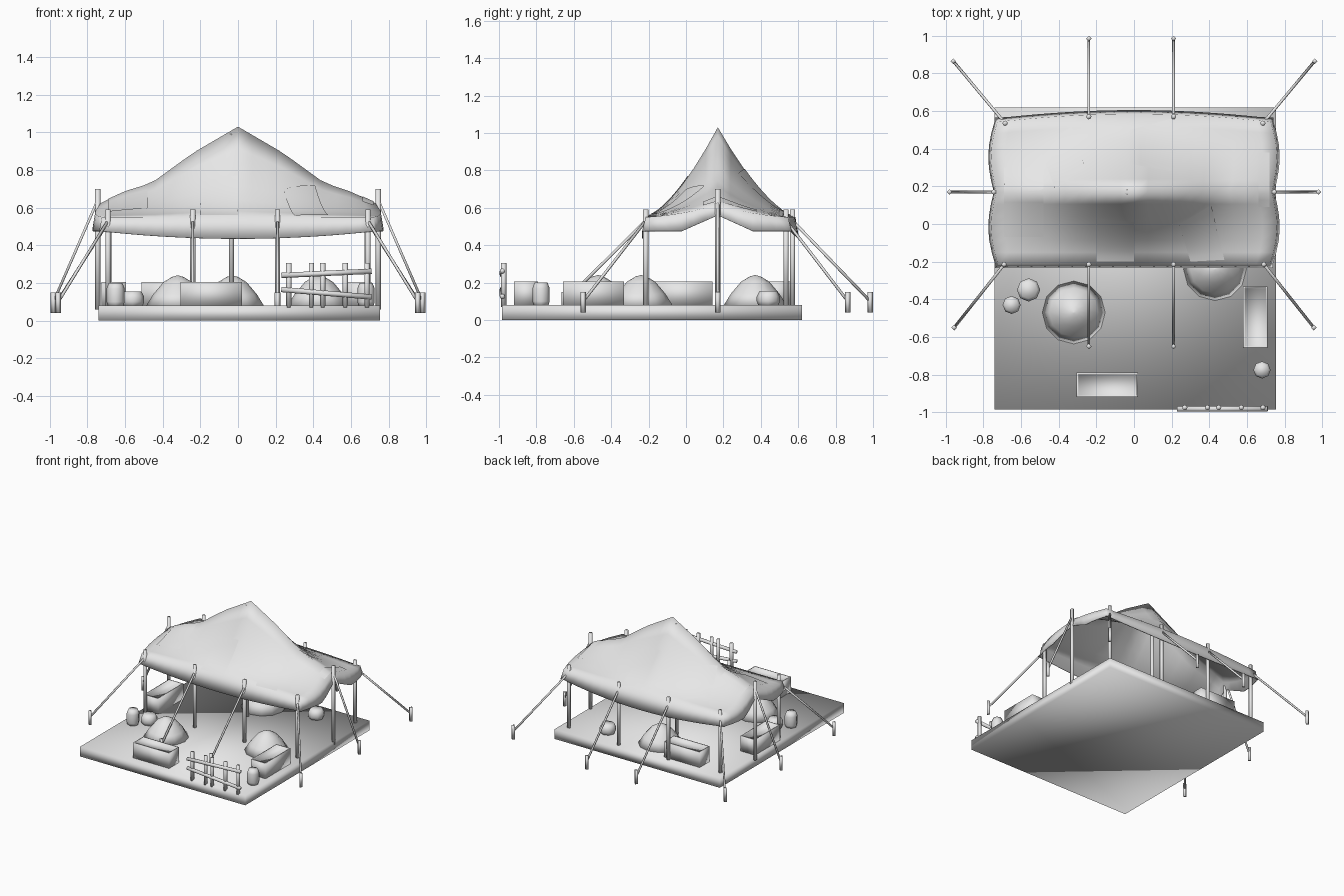
import bpy, bmesh
from math import pi, sin, cos
from mathutils import Vector

if "Cube" in bpy.data.objects:
    bpy.data.objects.remove(bpy.data.objects["Cube"])

GREY = (0.8, 0.8, 0.8, 1)
mat = bpy.data.materials.new("plain_grey")
mat.use_nodes = True
mat.diffuse_color = GREY
mat.node_tree.nodes["Principled BSDF"].inputs["Base Color"].default_value = GREY


def finish(name, bm):
    bmesh.ops.recalc_face_normals(bm, faces=bm.faces)
    mesh = bpy.data.meshes.new(name)
    bm.to_mesh(mesh)
    bm.free()
    for p in mesh.polygons:
        p.use_smooth = True
    mesh.materials.append(mat)
    ob = bpy.data.objects.new(name, mesh)
    bpy.context.collection.objects.link(ob)
    return ob


def rod(name, a, b, r, sides=8):
    a, b = Vector(a), Vector(b)
    bm = bmesh.new()
    bmesh.ops.create_cone(bm, cap_ends=True, segments=sides, radius1=r, radius2=r, depth=(b - a).length)
    bmesh.ops.rotate(bm, verts=bm.verts, matrix=Vector((0, 0, 1)).rotation_difference(b - a).to_matrix())
    bmesh.ops.translate(bm, verts=bm.verts, vec=(a + b) / 2)
    return finish(name, bm)


def box_mesh(lo, hi):
    lo, hi = Vector(lo), Vector(hi)
    bm = bmesh.new()
    bmesh.ops.create_cube(bm, size=1)
    bmesh.ops.scale(bm, verts=bm.verts, vec=hi - lo)
    bmesh.ops.translate(bm, verts=bm.verts, vec=(lo + hi) / 2)
    return bm


def lathe(name, x, y, profile, sides=10):
    # Spin a (radius, z) profile, closed at both ends
    bm = bmesh.new()
    rings = [[bm.verts.new((x + r * cos(2 * pi * k / sides), y + r * sin(2 * pi * k / sides), z))
              for k in range(sides)] for r, z in profile]
    for lower, upper in zip(rings, rings[1:]):
        for k in range(sides):
            j = (k + 1) % sides
            bm.faces.new((lower[k], lower[j], upper[j], upper[k]))
    bm.faces.new(rings[0][::-1])
    bm.faces.new(rings[-1])
    return finish(name, bm)


# Ground platform
finish("platform", box_mesh((-0.74, -0.985, 0), (0.755, 0.62, 0.08)))

# Canopy surface: a peaked ridge falling in a hollow curve to the eaves
RIDGE = [(0, 1.03), (0.24, 0.89), (0.46, 0.73), (0.6, 0.685), (0.76, 0.61)]
EAVE, MID = 0.55, 0.17


def ridge(x):
    x = min(abs(x), 0.759)
    for (x0, z0), (x1, z1) in zip(RIDGE, RIDGE[1:]):
        if x <= x1:
            return z0 + (z1 - z0) * (x - x0) / (x1 - x0)


def half_depth(x, side):
    return 0.375 + (0.04 * max(0, 1 - (x / 0.7) ** 2) if side > 0 else 0.01)


def roof(x, y):
    t = min(abs(y - MID) / half_depth(x, y - MID), 1)
    return EAVE + (ridge(x) - EAVE) * (1 - t) ** 1.5


def scallop(y):
    # End edge bulges on both sides of the end pole
    d = min(abs(y - MID) / 0.4, 1)
    return 0.745 + 0.035 * sin(pi * d) - 0.012 * d


NX, NY = 20, 12
bm = bmesh.new()
grid = []
for i in range(-1, NX + 2):
    u = min(max(2 * i / NX - 1, -1), 1)
    column = []
    for j in range(-1, NY + 2):
        v = min(max(2 * j / NY - 1, -1), 1)
        x = 0.73 * u
        y = MID + v * half_depth(x, v)
        x = u * (scallop(y) - 0.015)
        z = roof(x, y)
        end, side = i in (-1, NX + 1), j in (-1, NY + 1)
        if side:
            y += 0.02 * v
            z = 0.435 + 0.04 * u * u
        if end:
            x += 0.015 * u
            z = 0.475 + 0.085 * max(0, 1 - abs(v) * 2)
        column.append(bm.verts.new((x, y, z)))
    grid.append(column)
for a, b in zip(grid, grid[1:]):
    for j in range(len(a) - 1):
        bm.faces.new((a[j], b[j], b[j + 1], a[j + 1]))
canopy = finish("canopy", bm)
thick = canopy.modifiers.new("cloth_thickness", "SOLIDIFY")
thick.thickness = 0.006

# Sewn patches lying on the canopy
PATCHES = [
    ((-0.2, 0.03), (0, 0.01), (0, -0.2), (-0.2, -0.2)),
    ((0.24, 0), (0.41, 0.1), (0.48, -0.19), (0.3, -0.2)),
    ((-0.69, 0.3), (-0.48, 0.3), (-0.48, -0.07), (-0.69, -0.07)),
    ((-0.5, 0.4), (-0.33, 0.52), (-0.26, 0.3), (-0.42, 0.19)),
    ((-0.02, 0.5), (0.2, 0.56), (0.2, 0.28), (-0.02, 0.32)),
    ((0.66, 0.38), (0.72, 0.38), (0.72, 0.09), (0.66, 0.09)),
]
for corners in PATCHES:
    a, b, c, d = map(Vector, corners)
    bm = bmesh.new()
    n = 8
    rows = []
    for i in range(n + 1):
        left, right = a.lerp(d, i / n), b.lerp(c, i / n)
        points = [left.lerp(right, k / n) for k in range(n + 1)]
        rows.append([bm.verts.new((p.x, p.y, roof(p.x, p.y) + 0.007)) for p in points])
    for p, q in zip(rows, rows[1:]):
        for k in range(n):
            bm.faces.new((p[k], q[k], q[k + 1], p[k + 1]))
    finish("canopy_patch", bm)

# Poles with guy ropes and stakes: pole position, stake position, pole top
RIGGING = [((-0.24, -0.215), (-0.24, -0.65), 0.59), ((0.21, -0.215), (0.21, -0.65), 0.59),
           ((-0.24, 0.57), (-0.24, 0.985), 0.59), ((0.21, 0.57), (0.21, 0.985), 0.59)]
for s in (-1, 1):
    RIGGING += [((s * 0.69, -0.215), (s * 0.955, -0.55), 0.59),
                ((s * 0.685, 0.535), (s * 0.96, 0.865), 0.59),
                ((s * 0.745, 0.17), (s * 0.98, 0.17), 0.7)]
for (px, py), (sx, sy), top in RIGGING:
    rod("tent_pole", (px, py, 0.06), (px, py, top), 0.014)
    rod("guy_rope", (px, py, top - 0.06), (sx, sy, 0.1), 0.008, 6)
    rod("stake", (sx, sy, 0.04), (sx, sy, 0.15), 0.015, 4)
rod("center_pole", (-0.035, MID, 0.07), (-0.035, MID, 0.99), 0.014)

# Mounds
for x, y in ((-0.32, -0.47), (0.43, -0.24), (-0.03, 0.37)):
    lathe("mound", x, y, [(0.17, 0.075), (0.13, 0.14), (0.075, 0.205), (0.03, 0.232), (0.002, 0.24)], 12)

# Barrels
for x, y, r, top in ((-0.56, -0.35, 0.062, 0.155), (-0.65, -0.43, 0.048, 0.2),
                     (0.68, -0.775, 0.046, 0.2), (0.4, 0.44, 0.062, 0.155)):
    lathe("barrel", x, y, [(r * 0.85, 0.075), (r, 0.1), (r, top - 0.03), (r * 0.75, top)], 8)

# Open crates with a shallow sunken top
for x, y, w, d in ((-0.142, -0.855, 0.325, 0.13), (0.645, -0.495, 0.13, 0.325),
                   (-0.66, -0.02, 0.13, 0.325), (-0.35, 0.49, 0.325, 0.13)):
    bm = box_mesh((x - w / 2, y - d / 2, 0.075), (x + w / 2, y + d / 2, 0.205))
    bm.normal_update()
    lid = [f for f in bm.faces if f.normal.z > 0.9]
    bmesh.ops.inset_region(bm, faces=lid, thickness=0.01)
    bmesh.ops.inset_region(bm, faces=lid, thickness=0.003, depth=-0.012)
    finish("crate", bm)

# Fence
for x in (0.27, 0.39, 0.45, 0.57, 0.685):
    rod("fence_post", (x, -0.975, 0.07), (x, -0.975, 0.305), 0.014)
rod("upper_rail", (0.23, -0.982, 0.24), (0.71, -0.982, 0.262), 0.014)
rod("lower_rail", (0.23, -0.982, 0.165), (0.71, -0.982, 0.125), 0.014)
